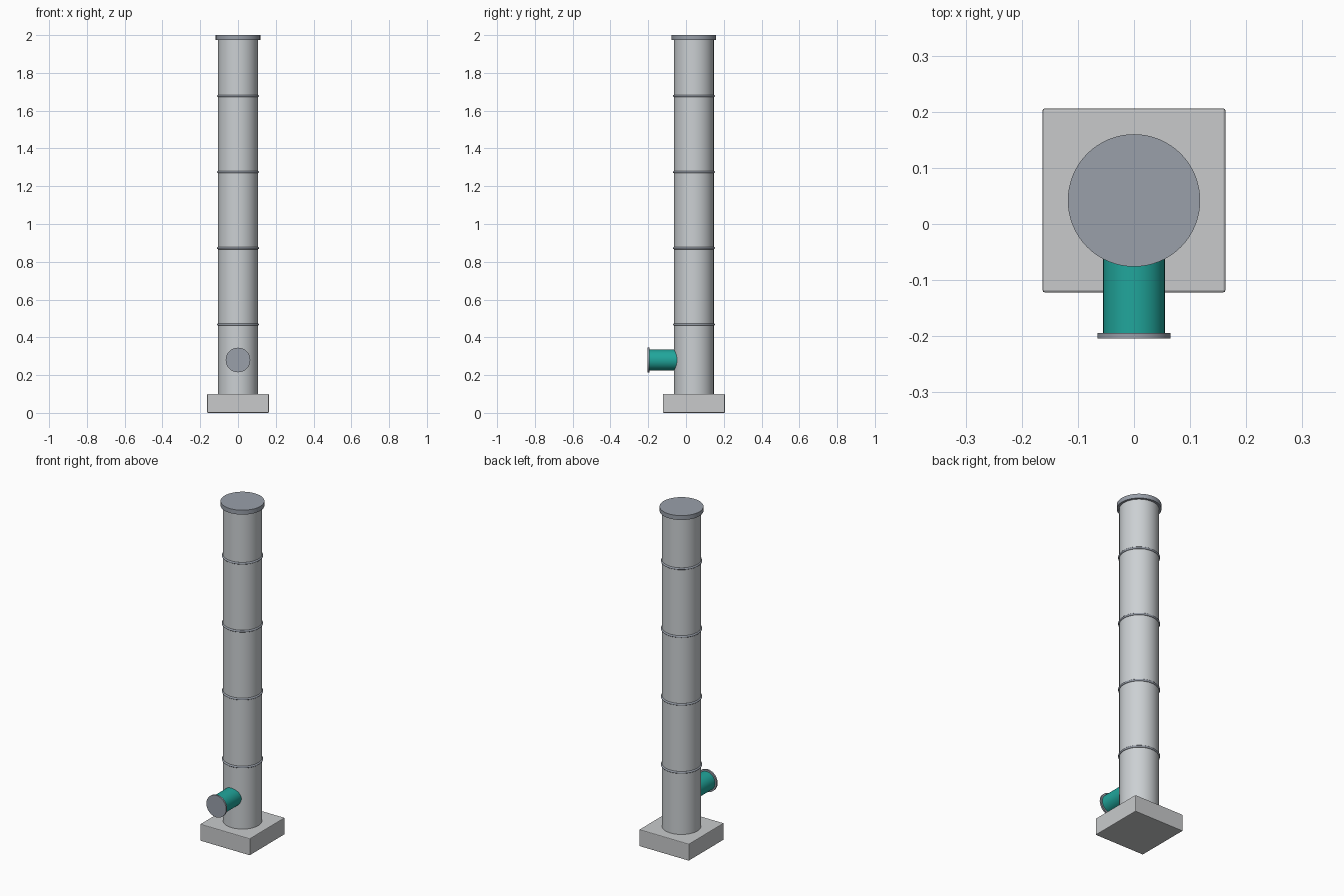
import bpy, math

if "Cube" in bpy.data.objects:
    bpy.data.objects.remove(bpy.data.objects["Cube"])

CY = 0.042  # y of the column axis


def material(name, rgb):
    m = bpy.data.materials.new(name)
    m.diffuse_color = (*rgb, 1.0)
    m.use_nodes = True
    m.node_tree.nodes["Principled BSDF"].inputs["Base Color"].default_value = m.diffuse_color
    return m


LIGHT = material("light grey", (0.60, 0.63, 0.65))
STONE = material("pale concrete", (0.58, 0.59, 0.60))
STEEL = material("steel grey", (0.32, 0.35, 0.40))
TEAL = material("teal", (0.015, 0.38, 0.33))


def finish(name, mat):
    ob = bpy.context.object
    ob.name = name
    ob.data.materials.append(mat)
    return ob


def cylinder(name, mat, r, a, b, axis="z", y=CY, z=0.0):
    """Capped cylinder from a to b along z or y."""
    mid = (a + b) / 2
    loc = (0, y, mid) if axis == "z" else (0, mid, z)
    rot = (0, 0, 0) if axis == "z" else (math.pi / 2, 0, 0)
    bpy.ops.mesh.primitive_cylinder_add(vertices=64, radius=r, depth=b - a,
                                        location=loc, rotation=rot)
    ob = finish(name, mat)
    bpy.ops.object.shade_smooth_by_angle(angle=math.radians(35))
    return ob


# square base block with a fine chamfer
bpy.ops.mesh.primitive_cube_add(size=1, location=(0, CY, 0.05))
base = finish("base_block", STONE)
base.scale = (0.326, 0.328, 0.10)
bpy.ops.object.transform_apply(location=False, rotation=False, scale=True)
bevel = base.modifiers.new("chamfer", "BEVEL")
bevel.width = 0.004
bevel.segments = 2

# column and its lid
cylinder("column", LIGHT, 0.105, 0.095, 1.98)
cylinder("top_cap", STEEL, 0.118, 1.974, 2.0)

# seam rings
for i, z in enumerate((0.468, 0.872, 1.275, 1.678)):
    bpy.ops.mesh.primitive_torus_add(location=(0, CY, z), major_radius=0.105,
                                     minor_radius=0.006, major_segments=64,
                                     minor_segments=12)
    finish(f"seam_ring_{i + 1}", STEEL)
    bpy.ops.object.shade_smooth()

# side pipe with its end flange
cylinder("side_pipe", TEAL, 0.055, -0.196, -0.03, axis="y", z=0.28)
cylinder("pipe_flange", STEEL, 0.065, -0.204, -0.194, axis="y", z=0.28)
